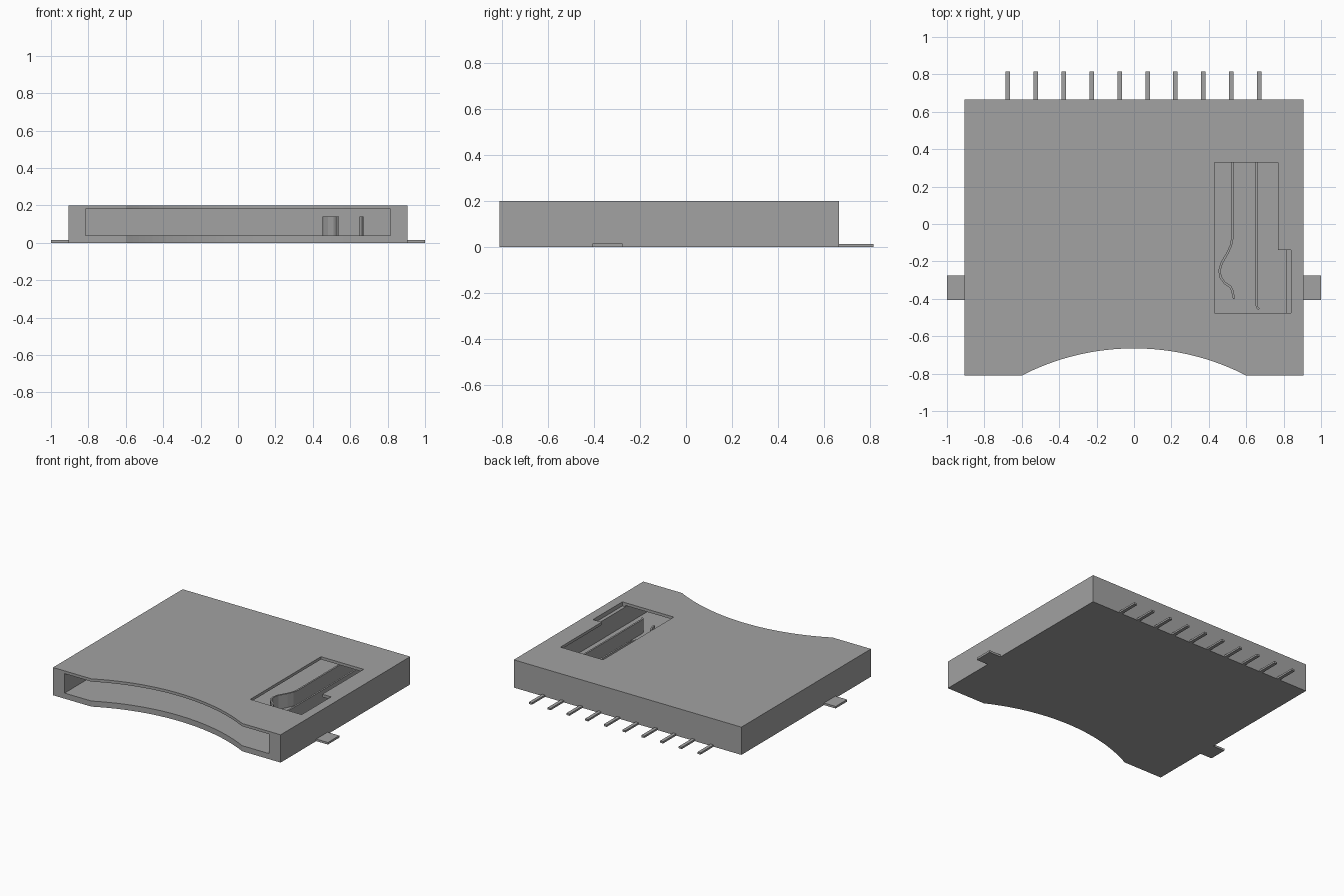
import bpy
import bmesh
import math

if "Cube" in bpy.data.objects:
    bpy.data.objects.remove(bpy.data.objects["Cube"])

grey = bpy.data.materials.new("plain grey")
grey.use_nodes = True
grey.diffuse_color = (0.36, 0.36, 0.36, 1)
grey.node_tree.nodes["Principled BSDF"].inputs["Base Color"].default_value = (0.36, 0.36, 0.36, 1)


def finish(name, bm):
    mesh = bpy.data.meshes.new(name)
    bmesh.ops.recalc_face_normals(bm, faces=bm.faces)
    bm.to_mesh(mesh)
    bm.free()
    mesh.materials.append(grey)
    obj = bpy.data.objects.new(name, mesh)
    bpy.context.collection.objects.link(obj)
    return obj


def prism(name, outline, z0, z1):
    """Extrude a flat outline upward from z0 to z1."""
    bm = bmesh.new()
    face = bm.faces.new([bm.verts.new((x, y, z0)) for x, y in outline])
    top = bmesh.ops.extrude_face_region(bm, geom=[face])["geom"]
    verts = [v for v in top if isinstance(v, bmesh.types.BMVert)]
    bmesh.ops.translate(bm, verts=verts, vec=(0, 0, z1 - z0))
    return finish(name, bm)


def box(name, x0, x1, y0, y1, z0, z1):
    return prism(name, [(x0, y0), (x1, y0), (x1, y1), (x0, y1)], z0, z1)


def strip(name, path, thickness=0.012):
    """Upright sheet-metal strip following a path on the slot floor."""
    left, right = [], []
    for i, (x, y) in enumerate(path):
        ax, ay = path[max(i - 1, 0)]
        bx, by = path[min(i + 1, len(path) - 1)]
        length = math.hypot(bx - ax, by - ay)
        nx, ny = (ay - by) / length, (bx - ax) / length
        h = thickness / 2
        left.append((x + nx * h, y + ny * h))
        right.append((x - nx * h, y - ny * h))
    return prism(name, left + right[::-1], 0.04, 0.14)


def cut(obj, cutter):
    mod = obj.modifiers.new(cutter.name, "BOOLEAN")
    mod.operation = "DIFFERENCE"
    mod.solver = "EXACT"
    mod.object = cutter
    bpy.context.view_layer.objects.active = obj
    bpy.ops.object.modifier_apply(modifier=mod.name)
    bpy.data.objects.remove(cutter)


# Housing with a curved finger recess along its front
W, FRONT, BACK = 0.907, -0.81, 0.665
half, depth = 0.6, 0.145
radius = (half ** 2 + depth ** 2) / (2 * depth)
sweep = math.asin(half / radius)
steps = 32
arc = []
for i in range(steps + 1):
    a = sweep * (2 * i / steps - 1)
    arc.append((radius * math.sin(a), FRONT + depth - radius + radius * math.cos(a)))
housing = prism("housing", [(-W, FRONT)] + arc + [(W, FRONT), (W, BACK), (-W, BACK)], 0, 0.2)

# Card slot and stepped window in the roof
cut(housing, box("slot_cutter", -0.815, 0.815, -1, 0.6, 0.04, 0.18))
window = [(0.43, -0.475), (0.84, -0.475), (0.84, -0.14), (0.77, -0.14), (0.77, 0.33), (0.43, 0.33)]
cut(housing, prism("window_cutter", window, 0.17, 0.25))

# Switch springs inside the slot
strip("curved_spring", [(0.525, 0.6), (0.525, -0.08), (0.518, -0.115), (0.5, -0.155),
                        (0.468, -0.21), (0.457, -0.25), (0.463, -0.285), (0.485, -0.315),
                        (0.515, -0.335), (0.525, -0.355), (0.535, -0.4)])
strip("straight_spring", [(0.655, 0.6), (0.655, -0.43), (0.658, -0.445), (0.668, -0.455)])

# Solder pins along the back
for i in range(10):
    x = -0.674 + i * 0.1493
    box(f"pin_{i + 1}", x - 0.012, x + 0.012, BACK - 0.01, 0.815, 0, 0.013)

# Mounting tabs on both sides
for name, s in (("left_tab", 1), ("right_tab", -1)):
    box(name, min(s * 0.9, s), max(s * 0.9, s), -0.405, -0.275, 0, 0.015)
